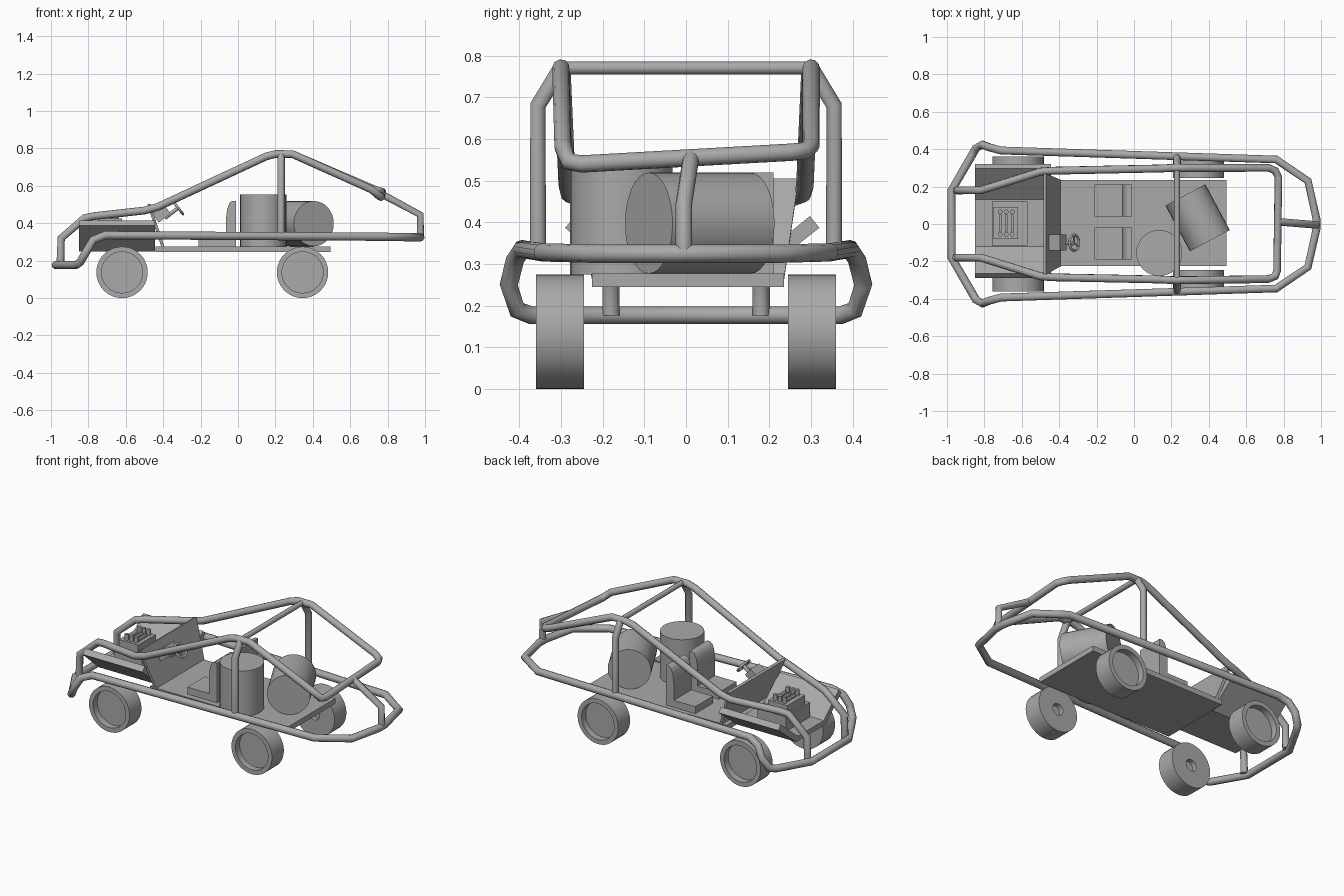
import bpy, bmesh, math
from mathutils import Vector, Matrix

cube = bpy.data.objects.get("Cube")
if cube:
    bpy.data.objects.remove(cube, do_unlink=True)

GREY = bpy.data.materials.new("plain_grey")
GREY.use_nodes = True
GREY.diffuse_color = (0.4, 0.4, 0.4, 1)
GREY.node_tree.nodes["Principled BSDF"].inputs["Base Color"].default_value = (0.4, 0.4, 0.4, 1)


def activate(obj):
    bpy.ops.object.select_all(action='DESELECT')
    obj.select_set(True)
    bpy.context.view_layer.objects.active = obj


def finish(name, bm, matrix=None, smooth=False):
    if matrix is not None:
        bm.transform(matrix)
    bmesh.ops.recalc_face_normals(bm, faces=bm.faces)
    mesh = bpy.data.meshes.new(name)
    bm.to_mesh(mesh)
    bm.free()
    mesh.materials.append(GREY)
    obj = bpy.data.objects.new(name, mesh)
    bpy.context.collection.objects.link(obj)
    if smooth:
        activate(obj)
        bpy.ops.object.shade_smooth_by_angle(angle=math.radians(35))
    return obj


def box(name, lo, hi, matrix=None):
    lo, hi = Vector(lo), Vector(hi)
    bm = bmesh.new()
    bmesh.ops.create_cube(bm, size=1)
    bmesh.ops.scale(bm, vec=hi - lo, verts=bm.verts)
    bmesh.ops.translate(bm, vec=(lo + hi) / 2, verts=bm.verts)
    return finish(name, bm, matrix)


def prism(name, outline, depth, smooth=False):
    """Extrude a closed outline of 3D points along a vector."""
    bm = bmesh.new()
    face = bm.faces.new([bm.verts.new(p) for p in outline])
    new = bmesh.ops.extrude_face_region(bm, geom=[face])["geom"]
    moved = [v for v in new if isinstance(v, bmesh.types.BMVert)]
    bmesh.ops.translate(bm, vec=depth, verts=moved)
    return finish(name, bm, smooth=smooth)


def cylinder(name, centre, axis, radius, length, segments=32):
    bm = bmesh.new()
    bmesh.ops.create_cone(bm, cap_ends=True, segments=segments, radius1=radius,
                          radius2=radius, depth=length)
    turn = Vector(axis).to_track_quat('Z', 'Y').to_matrix().to_4x4()
    return finish(name, bm, Matrix.Translation(centre) @ turn, True)


def lathe(name, profile, matrix, segments=40):
    """Spin a (radius, height) profile about z."""
    bm = bmesh.new()
    verts = [bm.verts.new((r, 0, h)) for r, h in profile]
    edges = [bm.edges.new(pair) for pair in zip(verts, verts[1:])]
    bmesh.ops.spin(bm, geom=verts + edges, cent=(0, 0, 0), axis=(0, 0, 1),
                   angle=math.tau, steps=segments)
    bmesh.ops.remove_doubles(bm, verts=bm.verts, dist=0.0003)
    return finish(name, bm, matrix, True)


def tube(name, points, radius, closed=False):
    curve = bpy.data.curves.new(name, 'CURVE')
    curve.dimensions = '3D'
    curve.bevel_depth = radius
    curve.bevel_resolution = 3
    curve.use_fill_caps = True
    spline = curve.splines.new('POLY')
    spline.points.add(len(points) - 1)
    for point, co in zip(spline.points, points):
        point.co = (*co, 1)
    spline.use_cyclic_u = closed
    curve.materials.append(GREY)
    obj = bpy.data.objects.new(name, curve)
    bpy.context.collection.objects.link(obj)
    activate(obj)
    bpy.ops.object.convert(target='MESH')
    bpy.ops.object.shade_smooth_by_angle(angle=math.radians(50))
    return obj


def mirrored(points):
    return [(x, -y, z) for x, y, z in points]


# Floor and front trough with flared sides
box("floor_plate", (-0.44, -0.225, 0.245), (0.495, 0.235, 0.277))
trough = [(-0.12, 0.28), (-0.265, 0.415), (-0.29, 0.387), (-0.135, 0.25),
          (0.145, 0.25), (0.32, 0.387), (0.297, 0.415), (0.13, 0.28)]
prism("front_trough", [(-0.85, y, z) for y, z in trough], (0.405, 0, 0))

# Leaning dashboard, wider at its top
prism("dashboard", [(-0.47, -0.27, 0.505), (-0.47, 0.27, 0.505),
                    (-0.39, 0.235, 0.265), (-0.39, -0.225, 0.265)], (-0.015, 0, -0.005))

# Engine
box("engine_base", (-0.76, -0.115, 0.27), (-0.57, 0.12, 0.37))
box("engine_block", (-0.75, -0.08, 0.37), (-0.62, 0.09, 0.425))
for i in range(3):
    for side, y in (("right", -0.055), ("left", 0.065)):
        x = -0.715 + 0.032 * i
        cylinder(f"{side}_engine_stack_{i + 1}", (x, y, 0.44), (0, 0, 1), 0.012, 0.04, 16)
    box(f"engine_bridge_{i + 1}", (x - 0.007, -0.04, 0.425), (x + 0.007, 0.05, 0.435))

# Steering gear
tilt = Vector((0.79, 0, 0.61))
steer = Matrix.Translation((-0.41, -0.1, 0.452)) @ tilt.to_track_quat('Z', 'Y').to_matrix().to_4x4()
box("steering_box", (-0.043, -0.03, -0.04), (0.043, 0.03, 0.04), steer)
hub = Vector((-0.32, -0.1, 0.482))
cylinder("steering_column", hub - tilt * 0.045, tilt, 0.01, 0.09, 16)
a, b = Vector((0, 1, 0)), tilt.cross(Vector((0, 1, 0)))
ring = [hub + 0.042 * (a * math.cos(t) + b * math.sin(t))
        for t in (math.tau * k / 24 for k in range(24))]
tube("steering_rim", ring, 0.007, True)
for k in range(0, 24, 8):
    tube(f"steering_spoke_{k // 8 + 1}", [hub, ring[k]], 0.005)

# Seats with rounded backrests
for side, y in (("left", 0.04), ("right", -0.19)):
    box(f"{side}_seat_cushion", (-0.21, y, 0.275), (-0.04, y + 0.17, 0.32))
    back = [(-0.01, 0.275), (-0.01, 0.52), (-0.03, 0.52), (-0.045, 0.51),
            (-0.057, 0.48), (-0.065, 0.42), (-0.065, 0.275)]
    prism(f"{side}_seat_back", [(x, y, z) for x, z in back], (0, 0.17, 0), True)

# Barrels
cylinder("standing_barrel", (0.135, -0.155, 0.415), (0, 0, 1), 0.123, 0.28)
cylinder("lying_barrel", (0.34, 0.033, 0.398), (0.47, -0.88, 0), 0.121, 0.277)

# Wheels with dished outer face and hub socket inside
wheel = [(0, 0.03), (0.036, 0.03), (0.036, 0), (0.1375, 0), (0.1375, 0.115),
         (0.11, 0.115), (0.11, 0.075), (0, 0.075)]
for end, x in (("front", -0.62), ("rear", 0.345)):
    for side, s in (("left", 1), ("right", -1)):
        place = Matrix.Translation((x, s * 0.245, 0.1375)) @ Matrix.Rotation(-s * math.pi / 2, 4, 'X')
        lathe(f"{end}_{side}_wheel", wheel, place)

# Lower bumper loop
rail = [(-0.975, 0.18, 0.177), (-0.865, 0.37, 0.177), (-0.845, 0.405, 0.19),
        (-0.81, 0.425, 0.25), (-0.775, 0.41, 0.31), (-0.71, 0.393, 0.336),
        (0.76, 0.345, 0.328), (0.93, 0.23, 0.325), (0.975, 0.03, 0.325)]
tube("lower_rail", rail + mirrored(rail)[::-1], 0.022, True)

# Upper cage, with its rear crossbar slightly skewed
upper = [(-0.95, 0.18, 0.177), (-0.945, 0.18, 0.32), (-0.82, 0.18, 0.428),
         (-0.77, 0.195, 0.438), (-0.5, 0.28, 0.468), (-0.43, 0.285, 0.487),
         (0.15, 0.297, 0.757), (0.2, 0.3, 0.77), (0.29, 0.3, 0.77)]
left_end = [(0.72, 0.3, 0.585), (0.755, 0.285, 0.571), (0.772, 0.25, 0.568)]
right_end = [(0.765, -0.25, 0.54), (0.755, -0.28, 0.545), (0.715, -0.295, 0.58)]
tube("upper_cage", upper + left_end + right_end + mirrored(upper)[::-1], 0.021)

# Roll hoop and tail brace
post = [(0.23, 0.355, 0.33), (0.23, 0.355, 0.68), (0.23, 0.3, 0.77)]
tube("left_cage_post", post, 0.02)
tube("right_cage_post", mirrored(post), 0.02)
tube("roof_crossbar", [(0.23, -0.3, 0.77), (0.23, 0.3, 0.77)], 0.016)
tube("tail_brace", [(0.77, 0.012, 0.555), (0.975, -0.005, 0.445), (0.975, -0.005, 0.325)], 0.02)
